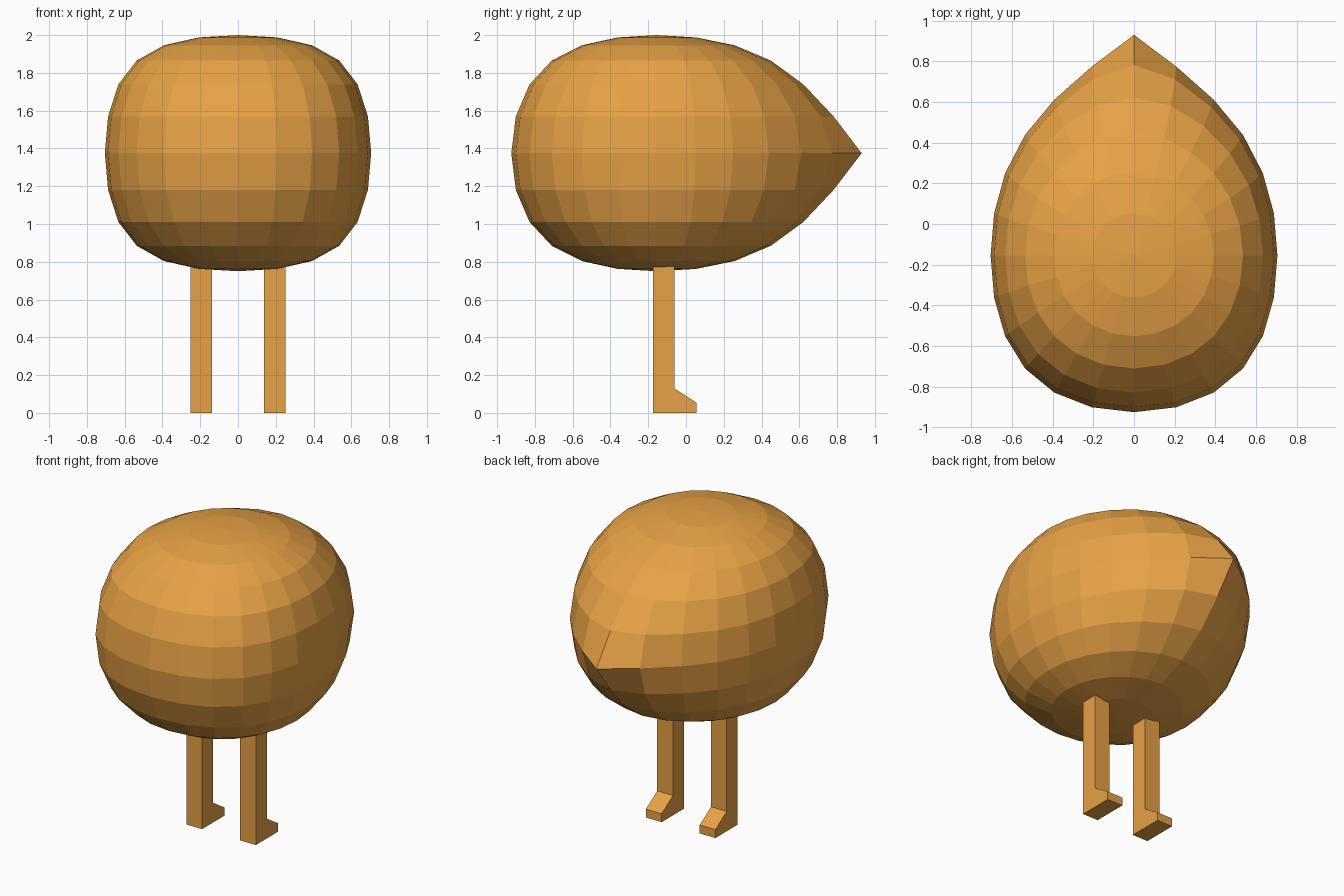
import bpy, bmesh
from mathutils import Vector

if "Cube" in bpy.data.objects:
    bpy.data.objects.remove(bpy.data.objects["Cube"])

orange = bpy.data.materials.new("orange")
orange.diffuse_color = (0.8, 0.36, 0.06, 1)
orange.use_nodes = True
orange.node_tree.nodes["Principled BSDF"].inputs["Base Color"].default_value = orange.diffuse_color


def make_object(name, bm):
    bmesh.ops.recalc_face_normals(bm, faces=bm.faces)
    mesh = bpy.data.meshes.new(name)
    bm.to_mesh(mesh)
    bm.free()
    mesh.materials.append(orange)
    obj = bpy.data.objects.new(name, mesh)
    bpy.context.collection.objects.link(obj)
    return obj


# Body: slightly boxy ellipsoid with its back end pulled out to a point
RADII = Vector((0.705, 0.77, 0.625))
BULGE = (0.15, 0.04, 0.22)
CENTRE = Vector((0, -0.155, 1.375))
TIP = Vector((0, RADII.y, 0))
PULL, REACH = 0.315, 0.88

bm = bmesh.new()
bmesh.ops.create_uvsphere(bm, u_segments=24, v_segments=12, radius=1)
for v in bm.verts:
    p = Vector([r * u * (1 + b * (1 - u * u)) for r, u, b in zip(RADII, v.co, BULGE)])
    falloff = max(0, 1 - (p - TIP).length / REACH) ** 2
    p.y += PULL * falloff
    v.co = p + CENTRE
make_object("body", bm)

# Legs: side profile with a wedge toe, extruded across the leg width
PROFILE = [(-0.175, 0), (0.055, 0), (0.055, 0.055), (-0.062, 0.13),
           (-0.062, 0.79), (-0.175, 0.79)]
for name, x in (("left_leg", -0.195), ("right_leg", 0.195)):
    bm = bmesh.new()
    side = bm.faces.new([bm.verts.new((x - 0.057, y, z)) for y, z in PROFILE])
    ext = bmesh.ops.extrude_face_region(bm, geom=[side])
    moved = [g for g in ext["geom"] if isinstance(g, bmesh.types.BMVert)]
    bmesh.ops.translate(bm, verts=moved, vec=(0.114, 0, 0))
    make_object(name, bm)
